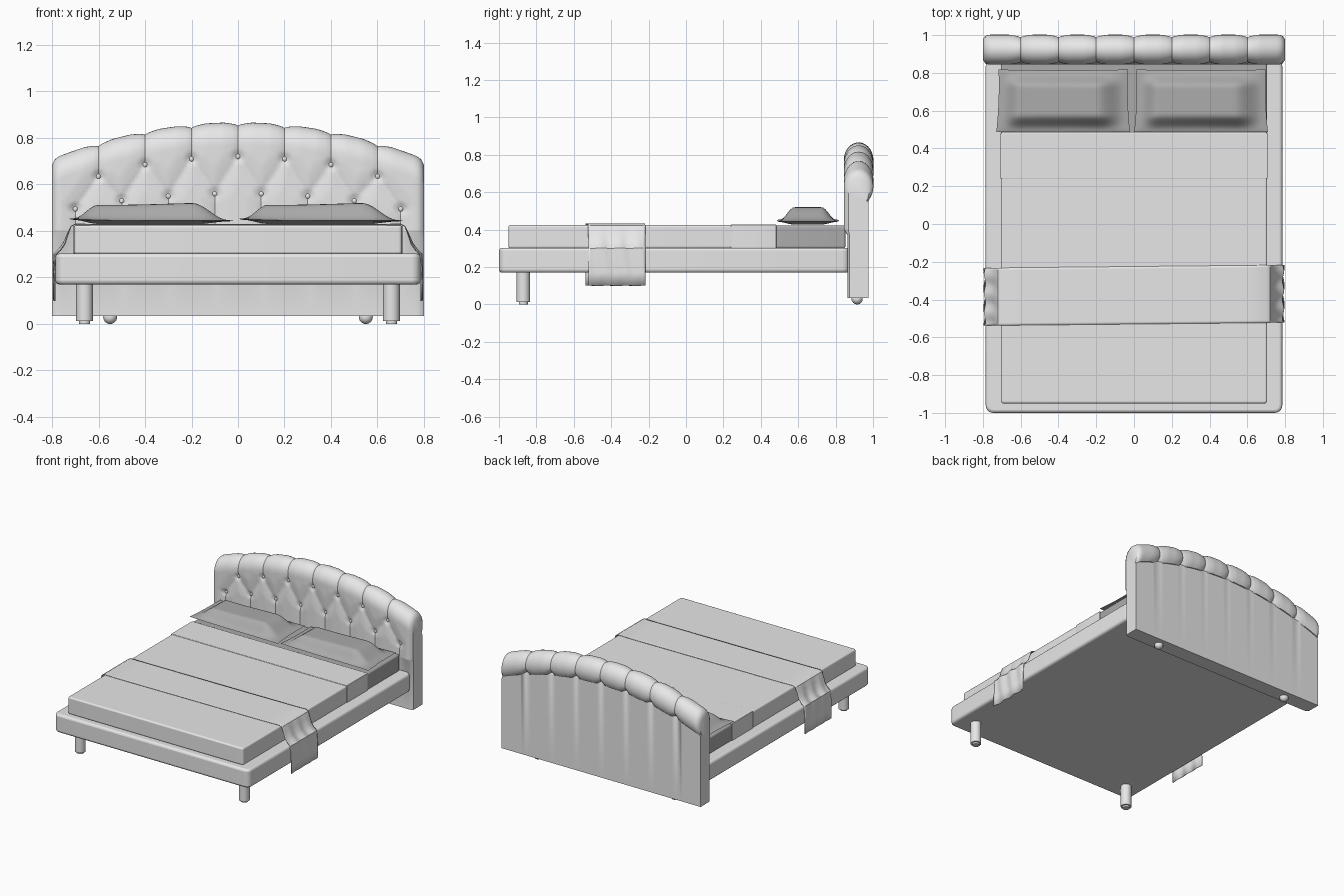
import bpy, bmesh, math
from mathutils import Vector

old = bpy.data.objects.get("Cube")
if old:
    bpy.data.objects.remove(old, do_unlink=True)


def material(name, value):
    m = bpy.data.materials.new(name)
    m.use_nodes = True
    color = (value, value, value, 1)
    m.diffuse_color = color
    m.node_tree.nodes["Principled BSDF"].inputs["Base Color"].default_value = color
    return m


LIGHT = material("light_grey_fabric", 0.8)
DARK = material("dark_grey_linen", 0.41)
parts = []


def finish(name, bm, mat):
    bmesh.ops.recalc_face_normals(bm, faces=bm.faces)
    mesh = bpy.data.meshes.new(name)
    bm.to_mesh(mesh)
    bm.free()
    mesh.materials.append(mat)
    ob = bpy.data.objects.new(name, mesh)
    bpy.context.collection.objects.link(ob)
    parts.append(ob)
    return ob


def rounded_box(name, lo, hi, corner, edge, mat):
    lo, hi = Vector(lo), Vector(hi)
    bm = bmesh.new()
    bmesh.ops.create_cube(bm, size=1)
    for v in bm.verts:
        v.co = (lo + hi) / 2 + v.co * (hi - lo)
    upright = [e for e in bm.edges if abs(e.verts[0].co.z - e.verts[1].co.z) > 0.001]
    bmesh.ops.bevel(bm, geom=upright, offset=corner, segments=5, profile=0.5, affect='EDGES')
    ob = finish(name, bm, mat)
    bev = ob.modifiers.new("soft_edges", 'BEVEL')
    bev.width, bev.segments = edge, 3
    return ob


def grid_faces(bm, rows, closed=False):
    for a, b in zip(rows, rows[1:]):
        n = len(a)
        for j in range(n if closed else n - 1):
            k = (j + 1) % n
            bm.faces.new((a[j], a[k], b[k], b[j]))


def smooth(t):
    t = max(0, min(1, t))
    return t * t * (3 - 2 * t)


# Base, mattress and bedding
rounded_box("bed_base", (-0.785, -1, 0.17), (0.785, 0.875, 0.303), 0.04, 0.016, LIGHT)
rounded_box("quilted_mattress", (-0.705, -0.95, 0.3), (0.705, 0.48, 0.424), 0.015, 0.01, LIGHT)
rounded_box("folded_quilt_edge", (-0.707, 0.24, 0.301), (0.707, 0.483, 0.427), 0.004, 0.003, LIGHT)
rounded_box("mattress_sheet", (-0.704, 0.47, 0.3), (0.704, 0.852, 0.422), 0.012, 0.01, DARK)

# Front legs with small feet, and ball feet under the headboard
for side, sx in (("left", 1), ("right", -1)):
    bm = bmesh.new()
    for radius, low, high in ((0.036, 0.012, 0.18), (0.024, 0, 0.02)):
        made = bmesh.ops.create_cone(bm, cap_ends=True, segments=24, radius1=radius,
                                     radius2=radius, depth=high - low)
        bmesh.ops.translate(bm, verts=made["verts"],
                            vec=(sx * 0.66, -0.87, (low + high) / 2))
    finish(side + "_front_leg", bm, LIGHT)
    bm = bmesh.new()
    bmesh.ops.create_uvsphere(bm, u_segments=20, v_segments=12, radius=0.03)
    bmesh.ops.translate(bm, verts=bm.verts, vec=(sx * 0.55, 0.915, 0.03))
    finish(side + "_rear_ball_foot", bm, LIGHT)

# Tufting layout: two staggered rows of buttons joined by creases
upper_z = (0.72, 0.71, 0.685, 0.635)
lower_z = (0.56, 0.55, 0.53, 0.495)
buttons = {}
for i in range(4):
    for s in (-1, 1):
        buttons[s * 2 * i] = upper_z[i]
        buttons[s * (2 * i + 1)] = lower_z[i]
spots = {k: Vector((k / 10, z)) for k, z in buttons.items()}
creases = []
for k, p in spots.items():
    creases.append((p, Vector((p.x, 2 if k % 2 == 0 else 0))))
    if k + 1 in spots:
        creases.append((p, spots[k + 1]))


def segment_distance(p, a, b):
    t = (p - a).dot(b - a) / (b - a).length_squared
    return (p - a - (b - a) * max(0, min(1, t))).length


def padding(x, z):
    p = Vector((x, z))
    d = min(segment_distance(p, a, b) for a, b in creases)
    hole = min((p - q).length for q in spots.values())
    return 0.014 * min(1, d / 0.06) ** 0.6 - 0.012 * (1 - smooth(hole / 0.035))


def section(x):
    over = max(0, abs(x) - 0.76) / 0.04
    end = 1 - math.sqrt(max(0, 1 - over * over))
    top = 0.853 - 0.245 * x * x - 0.012 * end
    cz, ry, rz = top - 0.08, 0.065 - 0.010 * end, 0.08
    pts = [(0.975, 0.035), (0.975, top - 0.14)]
    for i in range(23):                                  # rolled top
        a = math.radians(-40 + 10 * i)
        puff = padding(x, cz + rz * math.sin(a)) * (1 - end)
        pts.append((0.923 + (ry + puff) * math.cos(a), cz + (rz + puff) * math.sin(a)))
    for i in range(1, 37):                               # tufted front
        z = cz + (0.40 - cz) * i / 36
        pts.append((0.923 - ry - padding(x, z) * (1 - end), z))
    pts += [(0.863 + 0.012 * end, 0.37), (0.863 + 0.012 * end, 0.035)]
    return [(x, y, z) for y, z in pts]


# Headboard
bm = bmesh.new()
rows = [[bm.verts.new(p) for p in section(i / 80)] for i in range(-64, 65)]
grid_faces(bm, rows, closed=True)
bm.faces.new(rows[0])
bm.faces.new(rows[-1])
finish("headboard", bm, LIGHT)

# Buttons
bm = bmesh.new()
for p in spots.values():
    made = bmesh.ops.create_uvsphere(bm, u_segments=12, v_segments=8, radius=0.011)
    for v in made["verts"]:
        v.co.y *= 0.6
        v.co += Vector((p.x, 0.866, p.y))
finish("headboard_buttons", bm, LIGHT)


# Pillows: soft centre inside a flat flange
def pillow(name, cx):
    bm = bmesh.new()
    nu, nv = 40, 24
    for s in (1, -1):
        rows = []
        for i in range(nu + 1):
            u = 2 * i / nu - 1
            row = []
            for j in range(nv + 1):
                v = 2 * j / nv - 1
                rim = i in (0, nu) or j in (0, nv)
                h = smooth((u + 0.96) / 0.3) * smooth((0.96 - u) / 0.45)
                h *= smooth((0.95 - abs(v)) / 0.5)
                x = cx + u * (0.348 - 0.006 * v - 0.006 * (1 - v * v))
                y = 0.652 + v * (0.166 - 0.005 * (1 - u * u))
                z = 0.444 + 0.008 * u * u * (u < 0)
                if not rim:
                    z += 0.003 * s + h * ((0.068 + 0.01 * u) if s > 0 else -0.014)
                row.append(bm.verts.new((x, y, z)))
            rows.append(row)
        grid_faces(bm, rows)
    bmesh.ops.remove_doubles(bm, verts=bm.verts, dist=0.0001)
    finish(name, bm, DARK)


pillow("right_pillow", -0.375)
pillow("left_pillow", 0.355)

# Throw laid over the foot of the bed, hanging down both sides
half = [(0.79, 0.10), (0.79, 0.17), (0.79, 0.24), (0.788, 0.30), (0.768, 0.318),
        (0.748, 0.345), (0.733, 0.385), (0.718, 0.42), (0.70, 0.43), (0.6, 0.428)]
path = [(-x, z) for x, z in half] + [(x, z) for x, z in reversed(half)]
bm = bmesh.new()
rows = []
for x, z in path:
    hang = smooth((0.43 - z) / 0.1)
    row = []
    for j in range(25):
        t = j / 24
        y = -0.53 + 0.305 * t + 0.01 * x
        wave = 0.004 * hang * math.sin(t * 19 + z * 12)
        side = 1 if x > 0 else -1
        row.append(bm.verts.new((x + side * wave, y, z + 0.5 * wave)))
    rows.append(row)
grid_faces(bm, rows)
throw = finish("bed_throw", bm, LIGHT)
solid = throw.modifiers.new("cloth_thickness", 'SOLIDIFY')
solid.thickness, solid.offset = 0.004, 0

# Smooth shading with sharp edges kept
bpy.ops.object.select_all(action='DESELECT')
for ob in parts:
    ob.select_set(True)
bpy.context.view_layer.objects.active = parts[0]
bpy.ops.object.shade_smooth_by_angle(angle=math.radians(35))
